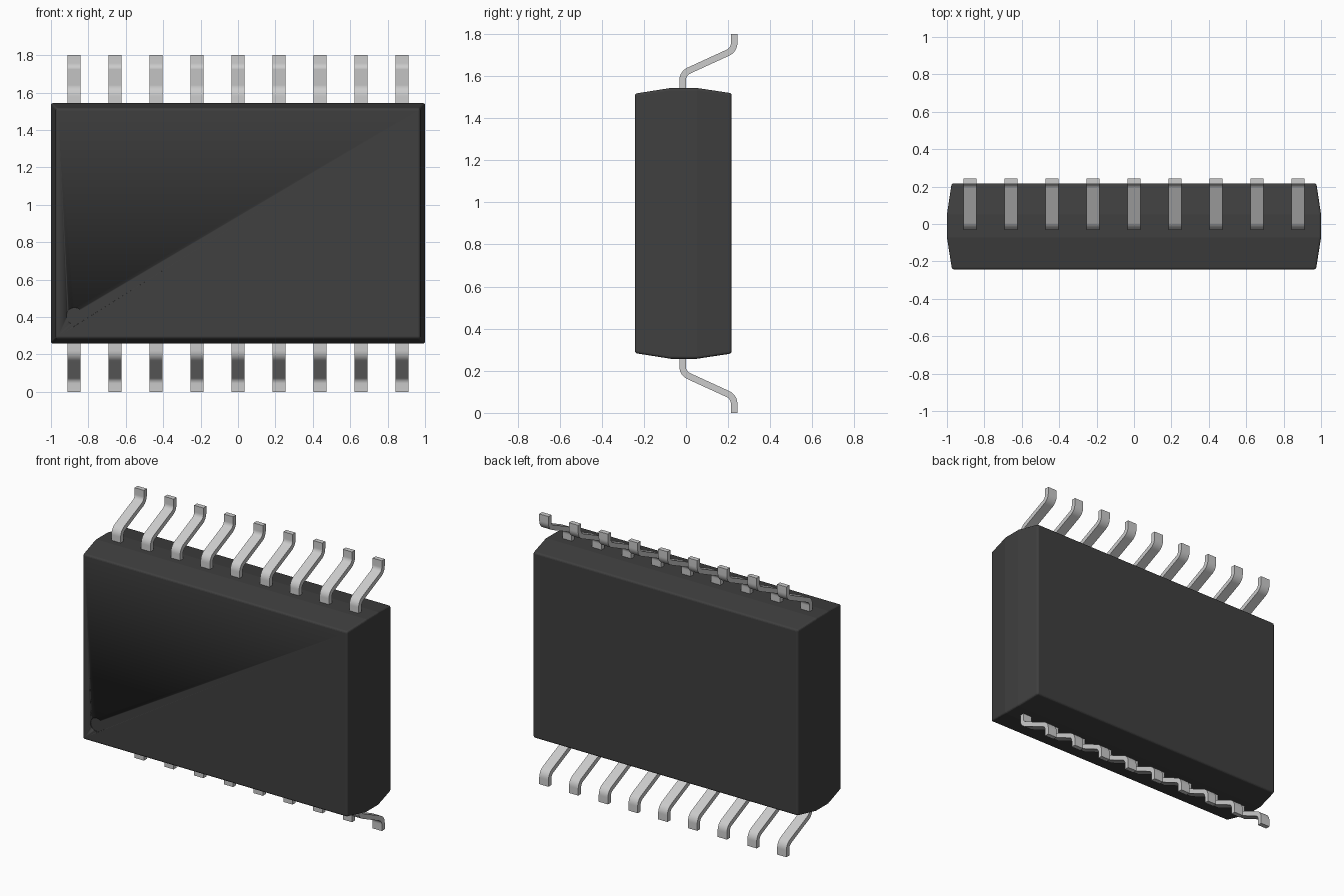
import bpy, bmesh, math
from mathutils import Vector

if "Cube" in bpy.data.objects:
    bpy.data.objects.remove(bpy.data.objects["Cube"])

ZC = 0.90            # mid height of the package
HX, HZ = 1.0, 0.643  # half size of the body at its widest band


def make_object(name, bm, smooth=30):
    bmesh.ops.recalc_face_normals(bm, faces=bm.faces[:])
    mesh = bpy.data.meshes.new(name)
    bm.to_mesh(mesh)
    bm.free()
    ob = bpy.data.objects.new(name, mesh)
    bpy.context.collection.objects.link(ob)
    bpy.ops.object.select_all(action='DESELECT')
    ob.select_set(True)
    bpy.context.view_layer.objects.active = ob
    bpy.ops.object.shade_smooth_by_angle(angle=math.radians(smooth))
    return ob


# Body: rectangular sections lofted along y, tapered to both faces
bm = bmesh.new()
rings = []
for y, inset in ((-0.243, 0.027), (-0.073, 0), (0.052, 0), (0.217, 0.025)):
    x, z = HX - inset, HZ - inset
    rings.append([bm.verts.new((sx * x, y, ZC + sz * z))
                  for sx, sz in ((-1, -1), (1, -1), (1, 1), (-1, 1))])
for a, b in zip(rings, rings[1:]):
    for i in range(4):
        j = (i + 1) % 4
        bm.faces.new((a[i], a[j], b[j], b[i]))
bm.faces.new(rings[0])
bm.faces.new(rings[-1][::-1])
bmesh.ops.recalc_face_normals(bm, faces=bm.faces[:])
edges = [e for e in bm.edges if e.calc_face_angle() > math.radians(30)]
bmesh.ops.bevel(bm, geom=edges, offset=0.011, segments=3, profile=0.5, affect='EDGES')
body = make_object("body", bm, 5)
black = bpy.data.materials.new("dark_plastic")
black.diffuse_color = (0.05, 0.05, 0.05, 1)
black.use_nodes = True
black.node_tree.nodes["Principled BSDF"].inputs["Base Color"].default_value = black.diffuse_color
body.data.materials.append(black)

# Pin one marker: shallow round recess in the front face
bm = bmesh.new()
bmesh.ops.create_cone(bm, cap_ends=True, segments=40, radius1=0.045, radius2=0.045, depth=0.02)
marker = make_object("marker_cutter", bm)
marker.data.materials.append(black)
marker.rotation_euler.x = math.pi / 2
marker.location = (-0.873, -0.243 - 0.01 + 0.004, 0.405)
marker.hide_render = True
marker.hide_set(True)
cut = body.modifiers.new("marker_recess", 'BOOLEAN')
cut.operation = 'DIFFERENCE'
cut.object = marker


def fillet(points, radius, steps=8):
    """Round the inner corners of a 2D polyline."""
    out = [points[0]]
    for a, p, b in zip(points, points[1:], points[2:]):
        u, v = (a - p).normalized(), (b - p).normalized()
        half = u.angle(v) / 2
        centre = p + (u + v).normalized() * radius / math.sin(half)
        t = radius / math.tan(half)
        r0, r1 = p + u * t - centre, p + v * t - centre
        turn = r0.angle(r1)
        for i in range(steps + 1):
            f = i / steps
            out.append(centre + (r0 * math.sin((1 - f) * turn) + r1 * math.sin(f * turn)) / math.sin(turn))
    return out + [points[-1]]


# Lead: bent strip of constant thickness, swept along the path in the yz plane
def lead_mesh(name, flip, width=0.068, thick=0.031):
    path = fillet([Vector(p) for p in ((-0.016, 0.32), (-0.016, 0.188), (0.2285, 0.076), (0.2285, 0.0))], 0.05)
    bm = bmesh.new()
    sections = []
    for i, p in enumerate(path):
        d = (path[min(i + 1, len(path) - 1)] - path[max(i - 1, 0)]).normalized()
        if i in (1, len(path) - 2):
            d = Vector((0, -1))
        n = Vector((-d.y, d.x)) * thick / 2
        ring = []
        for sx, sn in ((-1, -1), (1, -1), (1, 1), (-1, 1)):
            q = p + n * sn
            ring.append(bm.verts.new((sx * width / 2, q.x, 2 * ZC - q.y if flip else q.y)))
        sections.append(ring)
    for a, b in zip(sections, sections[1:]):
        for i in range(4):
            j = (i + 1) % 4
            bm.faces.new((a[i], a[j], b[j], b[i]))
    bm.faces.new(sections[0])
    bm.faces.new(sections[-1][::-1])
    return make_object(name, bm)


# Nine leads along each long edge
for side, flip in (("lower", False), ("upper", True)):
    first = lead_mesh(f"{side}_lead_1", flip)
    first.location.x = -4 * 0.2192
    for k in range(1, 9):
        ob = first.copy()
        ob.name = f"{side}_lead_{k + 1}"
        ob.location.x = (k - 4) * 0.2192
        bpy.context.collection.objects.link(ob)
